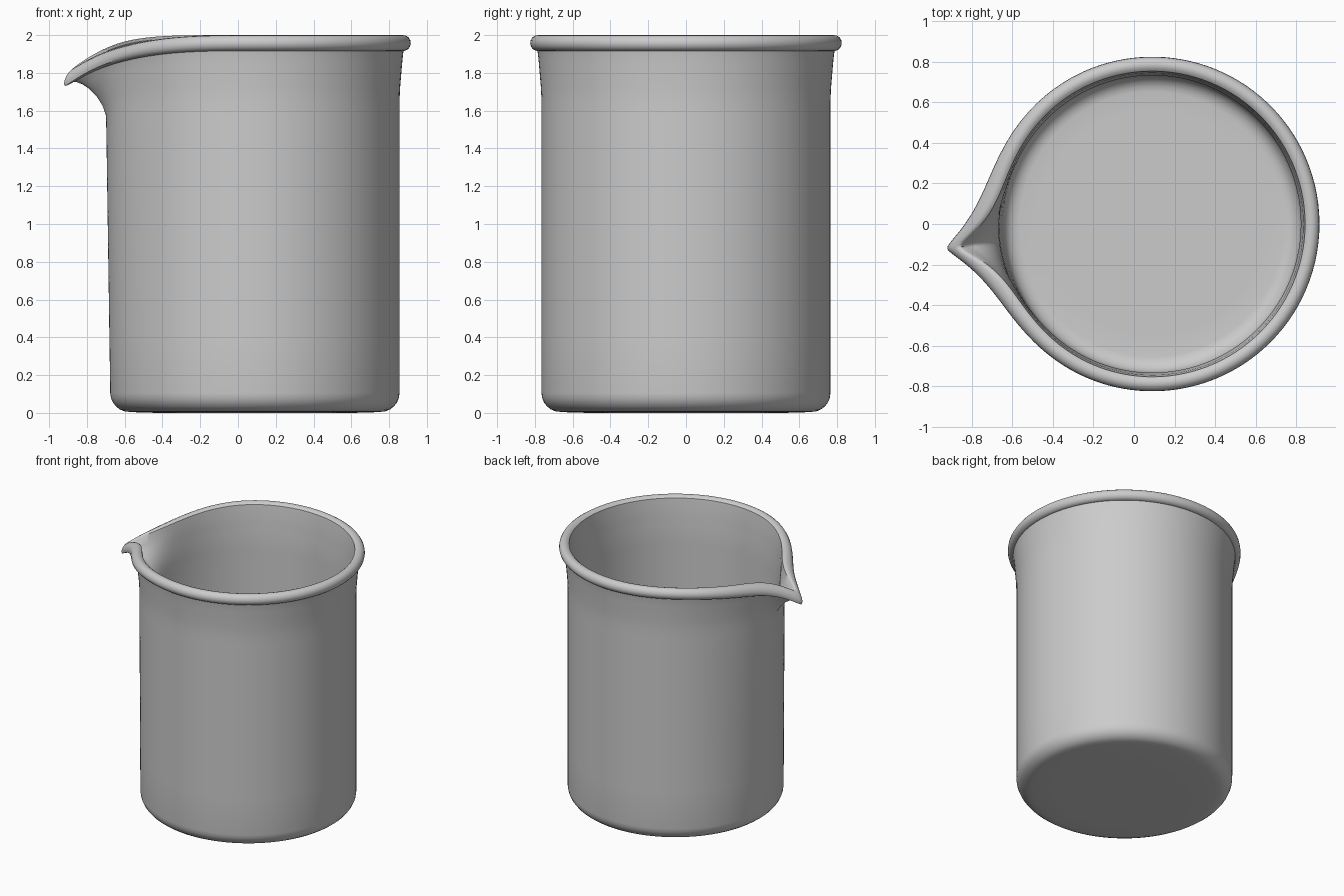
import bpy, bmesh, math

if "Cube" in bpy.data.objects:
    bpy.data.objects.remove(bpy.data.objects["Cube"])

CX = 0.09                                  # axis of the cup, offset to leave room for the spout
SPOUT = math.pi + math.atan2(0.12, 1.01)   # direction of the spout
SEG = 144

# Cross-section (radius, height): underside, outer wall, rolled rim, inner wall, floor
profile = [(0.25, 0.0), (0.52, 0.0), (0.65, 0.004)]
for i in range(1, 7):                      # outer bottom corner
    t = math.radians(15 * i)
    profile.append((0.665 + 0.10 * math.sin(t), 0.105 - 0.10 * math.cos(t)))
profile += [(0.765, z) for z in (0.4, 0.8, 1.2, 1.5, 1.58, 1.65)]
profile += [(0.768, 1.72), (0.774, 1.79), (0.779, 1.85), (0.784, 1.90), (0.787, 1.917)]
for i in range(0, 10):                     # rolled rim
    t = math.radians(-75 + 24 * i)
    profile.append((0.785 + 0.040 * math.cos(t), 1.958 + 0.042 * math.sin(t)))
profile += [(0.745, 1.91), (0.741, 1.85), (0.737, 1.78)]
profile += [(0.733, z) for z in (1.71, 1.64, 1.57, 1.4, 1.0, 0.6, 0.2)]
for i in range(0, 6):                      # inner bottom corner
    t = math.radians(18 * i)
    profile.append((0.653 + 0.08 * math.cos(t), 0.12 - 0.08 * math.sin(t)))
profile += [(0.55, 0.04), (0.25, 0.04)]


def shape(r, z, a, inner):
    """Pull the wall out and down near the spout direction."""
    w = min(1.0, max(0.0, (z - 1.56) / 0.38))
    deg = math.degrees(abs(a))
    width = 8.5 if inner else 10.0
    soft = math.sqrt(deg * deg + 1.0) - 1.0
    pull = 0.213 * math.exp(-soft / width) - 0.02 * math.exp(-(deg / 35) ** 2)
    lean = 0.025 * min(z / 1.6, 1.0) * (1 - w) * math.exp(-(deg / 25) ** 2)
    r2 = r + pull * w ** 1.3 + lean
    s = max(0.0, r2 * math.cos(a))
    z2 = z - 0.2 * s ** 4 * w
    return (CX + r2 * math.cos(SPOUT + a), r2 * math.sin(SPOUT + a), z2)


bm = bmesh.new()
rings = []
rim_end = next(i for i, p in enumerate(profile) if p[1] > 1.995)
for k, (r, z) in enumerate(profile):
    ring = []
    for j in range(SEG):
        u = 2 * j / SEG - 1                # denser steps near the spout
        a = math.copysign(math.pi * abs(u) ** 1.35, u)
        ring.append(bm.verts.new(shape(r, z, a, k > rim_end)))
    rings.append(ring)
for lo, hi in zip(rings, rings[1:]):
    for j in range(SEG):
        n = (j + 1) % SEG
        bm.faces.new((lo[j], lo[n], hi[n], hi[j]))

# Close the underside and the floor
bm.faces.new(list(reversed(rings[0])))
bm.faces.new(rings[-1])
bmesh.ops.recalc_face_normals(bm, faces=bm.faces)

mesh = bpy.data.meshes.new("beaker")
bm.to_mesh(mesh)
bm.free()
beaker = bpy.data.objects.new("beaker", mesh)
bpy.context.collection.objects.link(beaker)
bpy.context.view_layer.objects.active = beaker
beaker.select_set(True)
bpy.ops.object.shade_smooth_by_angle(angle=math.radians(40))
